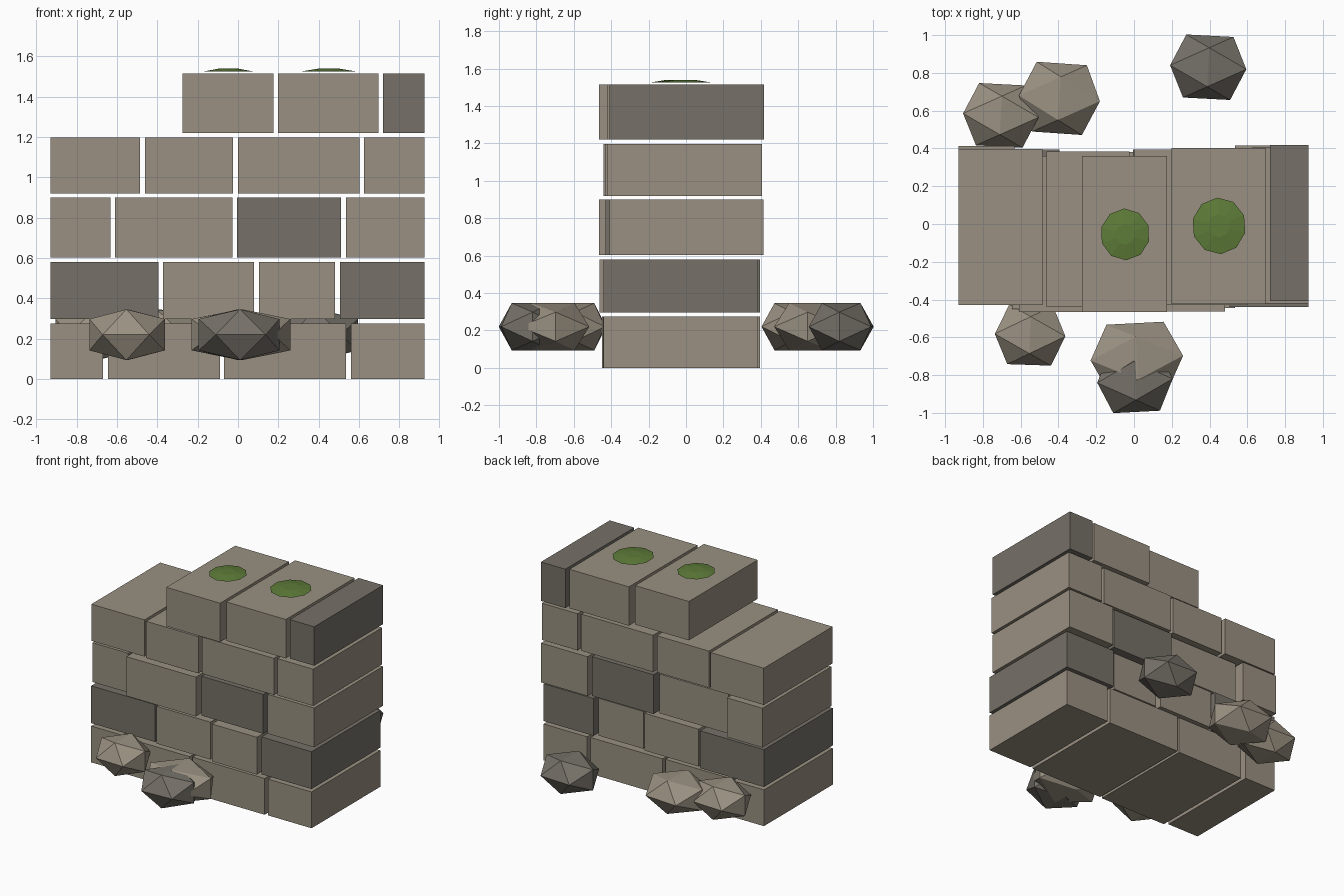
import bpy, bmesh
from math import radians, sqrt
from mathutils import Matrix, Vector

if "Cube" in bpy.data.objects:
    bpy.data.objects.remove(bpy.data.objects["Cube"])


def material(name, rgb):
    m = bpy.data.materials.new(name)
    m.diffuse_color = (*rgb, 1)
    m.use_nodes = True
    m.node_tree.nodes["Principled BSDF"].inputs["Base Color"].default_value = m.diffuse_color
    return m


STONE = material("stone", (0.32, 0.28, 0.22))
DARK = material("dark_stone", (0.18, 0.165, 0.14))
MOSS = material("moss", (0.11, 0.20, 0.04))


def finish(bm, name, mat, loc=(0, 0, 0)):
    bmesh.ops.recalc_face_normals(bm, faces=bm.faces[:])
    me = bpy.data.meshes.new(name)
    bm.to_mesh(me)
    bm.free()
    me.materials.append(mat)
    ob = bpy.data.objects.new(name, me)
    ob.location = loc
    bpy.context.collection.objects.link(ob)


def block(name, x0, x1, front, z0, z1, mat, depth=0.825):
    bm = bmesh.new()
    bmesh.ops.create_cube(bm, size=1)
    bmesh.ops.scale(bm, vec=(x1 - x0, depth, z1 - z0), verts=bm.verts)
    finish(bm, name, mat, ((x0 + x1) / 2, front + depth / 2, (z0 + z1) / 2))


def rock(name, loc, half, turn, mat):
    # squashed icosahedron with an edge on top
    p = (1 + sqrt(5)) / 2
    bm = bmesh.new()
    for a in (-1 / p, 1 / p):
        for b in (-1, 1):
            for v in ((0, a, b), (a, b, 0), (b, 0, a)):
                bm.verts.new(Vector(v) * Vector((1, 1, 1)).x)
    bmesh.ops.convex_hull(bm, input=bm.verts[:])
    bmesh.ops.scale(bm, vec=half, verts=bm.verts)
    bmesh.ops.rotate(bm, matrix=Matrix.Rotation(radians(turn), 3, 'Z'), verts=bm.verts)
    finish(bm, name, mat, loc)


def moss(name, x, y, rx, ry, turn):
    # thin low dome
    bm = bmesh.new()
    bmesh.ops.create_cone(bm, cap_ends=True, segments=10, radius1=1, radius2=0.4, depth=0.014)
    bmesh.ops.rotate(bm, matrix=Matrix.Rotation(radians(turn), 3, 'Z'), verts=bm.verts)
    bmesh.ops.scale(bm, vec=(rx, ry, 1), verts=bm.verts)
    finish(bm, name, MOSS, (x, y, 1.532))


# Wall courses: z range, then blocks as (x start, x end, front y, material)
courses = [
    (0, 0.275, [(-0.93, -0.67, -0.43, STONE), (-0.645, -0.09, -0.45, STONE),
                (-0.07, 0.535, -0.445, STONE), (0.56, 0.925, -0.44, STONE)]),
    (0.297, 0.58, [(-0.93, -0.395, -0.43, DARK), (-0.372, 0.08, -0.445, STONE),
                   (0.105, 0.482, -0.463, STONE), (0.505, 0.925, -0.44, DARK)]),
    (0.602, 0.9, [(-0.93, -0.632, -0.413, STONE), (-0.61, -0.028, -0.465, STONE),
                  (-0.005, 0.512, -0.43, DARK), (0.535, 0.925, -0.41, STONE)]),
    (0.92, 1.198, [(-0.93, -0.485, -0.428, STONE), (-0.462, -0.025, -0.44, STONE),
                   (0, 0.602, -0.43, STONE), (0.625, 0.925, -0.42, STONE)]),
    (1.22, 1.515, [(-0.276, 0.175, -0.465, STONE), (0.198, 0.697, -0.423, STONE),
                   (0.72, 0.925, -0.408, DARK)]),
]
for i, (z0, z1, row) in enumerate(courses):
    for j, (x0, x1, front, mat) in enumerate(row):
        block(f"wall_block_{i + 1}_{j + 1}", x0, x1, front, z0, z1, mat)

# Moss patches on the top course
moss("moss_patch_left", -0.047, -0.055, 0.131, 0.137, 2)
moss("moss_patch_right", 0.45, -0.01, 0.143, 0.15, 4)

# Loose rubble on both sides
rocks = [
    (-0.705, 0.575, 0.20, 0.165, -3, STONE), (-0.395, 0.665, 0.215, 0.185, -4, STONE),
    (0.393, 0.83, 0.202, 0.167, -3, DARK), (-0.55, -0.588, 0.187, 0.158, -2, STONE),
    (0.015, -0.71, 0.245, 0.185, 3, STONE), (0.005, -0.83, 0.20, 0.165, 3, DARK),
]
for i, (x, y, rx, ry, turn, mat) in enumerate(rocks):
    rock(f"rubble_{i + 1}", (x, y, 0.22), (rx, ry, 0.126), turn, mat)
